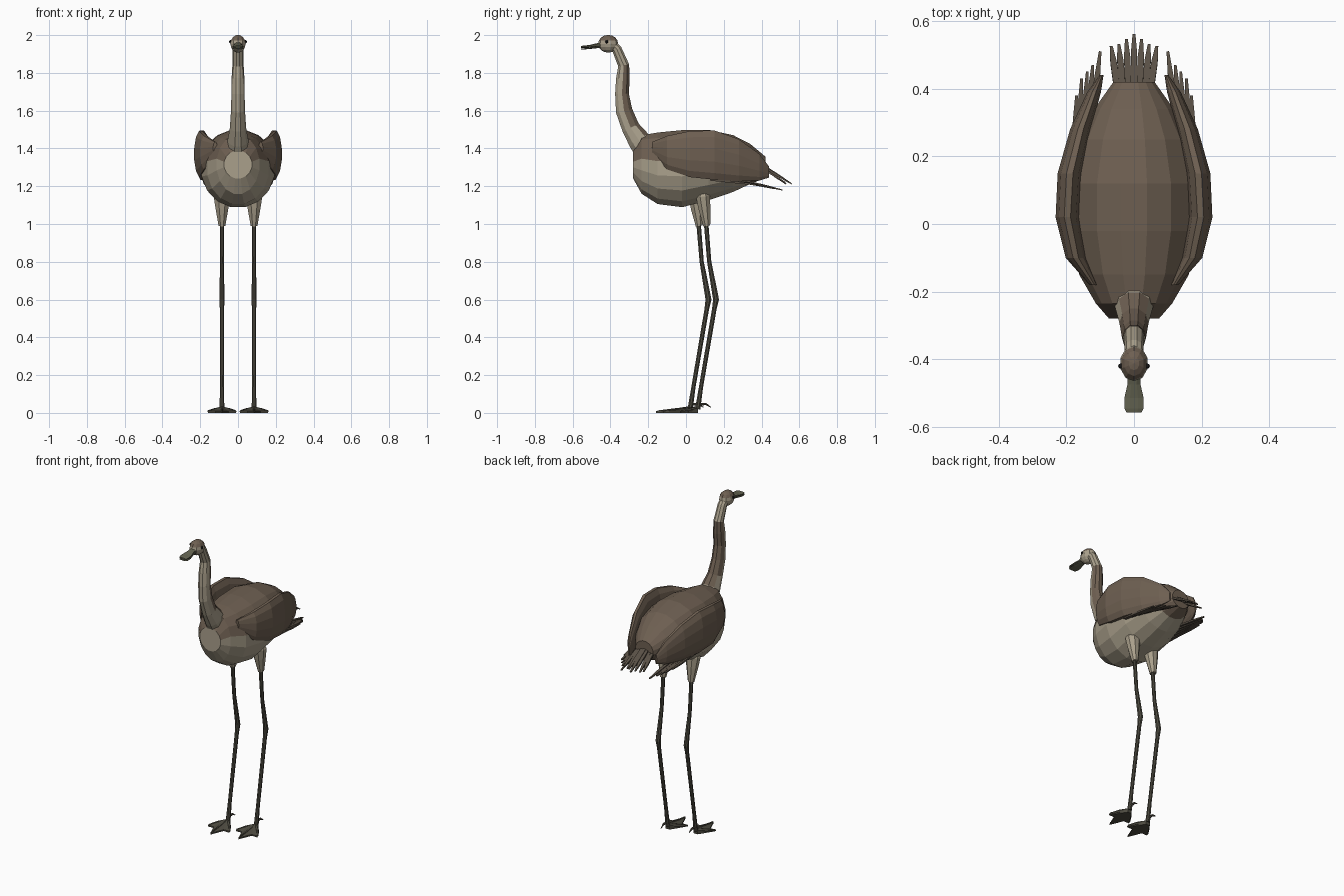
import bpy, bmesh, math
from mathutils import Vector, Matrix

if "Cube" in bpy.data.objects:
    bpy.data.objects.remove(bpy.data.objects["Cube"])


def mat(name, c):
    m = bpy.data.materials.new(name)
    m.diffuse_color = (*c, 1)
    m.use_nodes = True
    m.node_tree.nodes["Principled BSDF"].inputs["Base Color"].default_value = m.diffuse_color
    return m


BROWN = mat("brown_plumage", (0.155, 0.115, 0.083))
TAN = mat("tan_plumage", (0.40, 0.35, 0.26))
DARK = mat("leg_skin", (0.075, 0.07, 0.052))
FEATHER = mat("dark_feather", (0.10, 0.08, 0.06))
BILL = mat("bill", (0.13, 0.13, 0.085))
EYE = mat("eye", (0.01, 0.01, 0.01))


def finish(name, bm, mats, pick=None):
    bmesh.ops.recalc_face_normals(bm, faces=bm.faces)
    bm.normal_update()
    if pick:
        for f in bm.faces:
            f.material_index = pick(f.calc_center_median(), f.normal)
    me = bpy.data.meshes.new(name)
    bm.to_mesh(me)
    bm.free()
    for m in mats:
        me.materials.append(m)
    ob = bpy.data.objects.new(name, me)
    bpy.context.collection.objects.link(ob)
    return ob


def loft(name, rings, sides, mats, pick=None, along=None, half=True):
    """Skin rings of (x, y, z, radius across, radius up) along their path."""
    bm = bmesh.new()
    pts = [Vector(r[:3]) for r in rings]
    loops = []
    for i, r in enumerate(rings):
        t = Vector(along) if along else (pts[min(i + 1, len(pts) - 1)] - pts[max(i - 1, 0)]).normalized()
        side = (Vector((1, 0, 0)) - t * t.x).normalized()
        up = side.cross(t)
        loop = []
        for k in range(sides):
            a = math.tau * (k + (0.5 if half else 0)) / sides + math.pi / 2
            loop.append(bm.verts.new(pts[i] + side * r[3] * math.cos(a) + up * r[4] * math.sin(a)))
        loops.append(loop)
    for a, b in zip(loops, loops[1:]):
        for k in range(sides):
            j = (k + 1) % sides
            bm.faces.new((a[k], a[j], b[j], b[k]))
    bm.faces.new(loops[0])
    bm.faces.new(loops[-1])
    return finish(name, bm, mats, pick)


def feather(name, root, tip, w):
    a, b = Vector(root), Vector(tip)
    rings = [(*a.lerp(b, t), w * k, 0.006 * h)
             for t, k, h in ((0, 1.2, 1.4), (0.7, 1.1, 1.2), (1, 0.5, 0.7))]
    loft(name, rings, 4, [FEATHER])


def ball(name, c, r, u, v, mats, pick=None):
    bm = bmesh.new()
    bmesh.ops.create_uvsphere(bm, u_segments=u, v_segments=v, radius=1,
                              matrix=Matrix.Translation(c) @ Matrix.Diagonal((*r, 1)))
    finish(name, bm, mats, pick)


# Body: brown above, tan below
body = [(-.28, 1.315, .075, .075), (-.235, 1.315, .115, .158), (-.15, 1.295, .165, .193),
        (-.02, 1.293, .197, .208), (.12, 1.312, .197, .19), (.25, 1.32, .165, .153),
        (.34, 1.318, .12, .108), (.42, 1.30, .062, .058)]
loft("body", [(0, *r) for r in body], 16, [BROWN, TAN],
     lambda c, n: int(c.z < 1.32 and c.y < .33), along=(0, 1, 0))

# Neck with brown nape
neck = [(-.20, 1.385, .065, .075), (-.25, 1.445, .055, .062), (-.293, 1.51, .043, .05),
        (-.328, 1.6, .037, .046), (-.339, 1.69, .035, .038), (-.334, 1.77, .034, .038),
        (-.33, 1.84, .03, .031), (-.366, 1.925, .028, .027), (-.39, 1.95, .026, .026)]
loft("neck", [(0, *r) for r in neck], 10, [TAN, BROWN],
     lambda c, n: int(n.y > .15 and 1.5 < c.z < 1.86))

# Head, bill and eyes
ball("head", (0, -.412, 1.954), (.042, .053, .047), 10, 8, [TAN, BROWN],
     lambda c, n: int(c.z > 1.972))
for name, dz, h in (("upper_bill", 0, .011), ("lower_bill", -.011, .005)):
    loft(name, [(0, -.44, 1.951 + dz, .022, h * 1.5), (0, -.475, 1.946 + dz, .021, h),
                (0, -.515, 1.94 + dz, .031, h * .7), (0, -.545, 1.938 + dz, .031, h * .6),
                (0, -.557, 1.937 + dz, .024, h * .4)], 8, [BILL], along=(0, -1, 0))
for s in (1, -1):
    ball("eye", (.039 * s, -.42, 1.965), (.008, .008, .009), 8, 6, [EYE])

# Tail fan
for i in range(-3, 4):
    k = abs(i)
    feather("tail_feather", (i * .015, .37, 1.335 - k * .006),
            (i * .0225, (.56, .545, .53, .525)[k], 1.212 + (k % 2) * .008), .012)

wing = [(-.18, .12, 1.40, .012, .035), (-.10, .172, 1.378, .031, .092), (.02, .197, 1.37, .036, .126),
        (.15, .19, 1.365, .037, .135), (.28, .158, 1.338, .032, .115), (.39, .118, 1.3, .021, .072),
        (.44, .096, 1.275, .006, .03)]
toes = [(-.075, -.075), (-.035, -.075), (0, -.16), (.035, -.075), (.075, -.075)]

for s in (1, -1):
    side = "right" if s > 0 else "left"
    # Folded wing and its flight feathers
    loft(side + "_wing", [(x * s, y, z, a, b) for y, x, z, a, b in wing], 12, [BROWN], along=(0, 1, 0))
    for k, (x, y) in enumerate(((.10, .51), (.122, .47), (.138, .45), (.155, .43), (.17, .38))):
        feather(side + "_flight_feather", (s * (.13 + .012 * k), .25 - .03 * k, 1.243 - .002 * k),
                (x * s, y, 1.18 + .007 * k), .011)

    # Leg, one set slightly ahead of the other
    d, lx = .02 * s, .085 * s
    loft(side + "_thigh", [(lx, .07 + d, 1.17, .035, .03), (lx, .07 + d, 1.145, .047, .04),
                           (lx, .078 + d, 1.08, .036, .034), (lx, .09 + d, .99, .019, .02)], 8, [TAN])
    loft(side + "_leg", [(lx, .086 + d, 1.01, .012, .013), (lx, .103 + d, .8, .011, .012),
                         (lx, .132 + d, .64, .014, .016), (lx, .139 + d, .6, .015, .017),
                         (lx, .130 + d, .55, .012, .013), (lx, .06 + d, .14, .011, .012),
                         (lx, .042 + d, .02, .014, .015)], 8, [DARK])

    # Webbed foot: ridged toes over a thin web
    bm = bmesh.new()
    heel = [(-.014, .022), *toes, (.014, .022)]
    low = [bm.verts.new((lx + x, y + .042 + d - .02, 0)) for x, y in heel]
    high = [bm.verts.new((v.co.x, v.co.y, .009 if 0 < i < 6 else .025)) for i, v in enumerate(low)]
    apex = bm.verts.new((lx, .03 + d, .034))
    for i in range(7):
        j = (i + 1) % 7
        bm.faces.new((low[i], low[j], high[j], high[i]))
        bm.faces.new((high[i], high[j], apex))
    bm.faces.new(low)
    finish(side + "_foot", bm, [DARK])
    for x, y in toes[::2]:
        loft(side + "_toe", [(lx, .035 + d, .022, .01, .012), (lx + x * .55, .035 + d + y * .5, .015, .009, .01),
                             (lx + x * .97, .025 + d + y * .97, .008, .005, .006)], 6, [DARK])
    loft(side + "_hind_toe", [(lx, .045 + d, .045, .008, .008), (lx, .085 + d, .047, .006, .007),
                              (lx, .112 + d, .03, .002, .002)], 6, [DARK])
